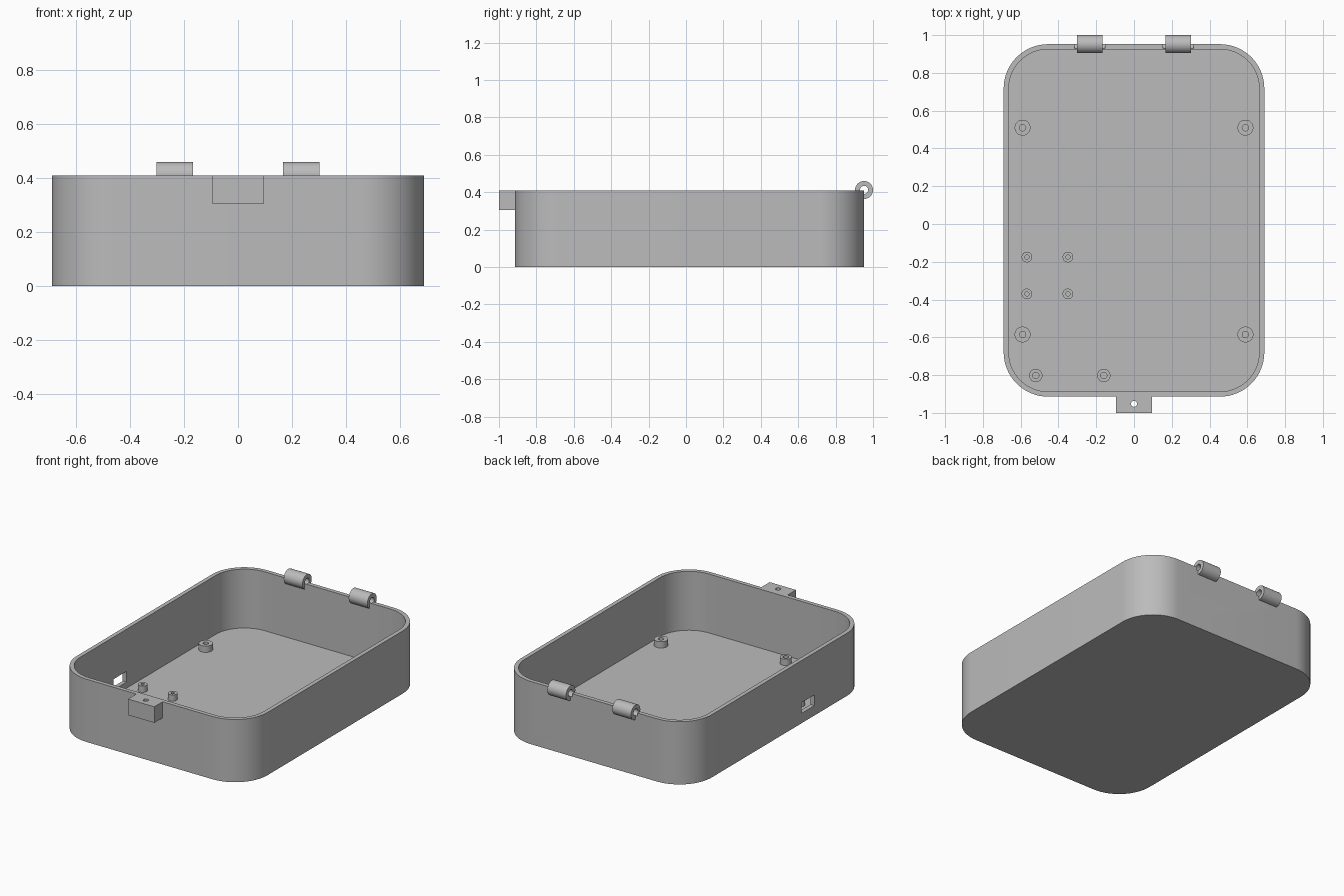
import bpy
import bmesh
import math
from mathutils import Matrix, Vector

cube = bpy.data.objects.get("Cube")
if cube:
    bpy.data.objects.remove(cube, do_unlink=True)

# Single plain material
grey = bpy.data.materials.new("plain grey")
grey.use_nodes = True
colour = (0.5, 0.5, 0.5, 1)
grey.diffuse_color = colour
grey.node_tree.nodes["Principled BSDF"].inputs["Base Color"].default_value = colour

HALF_X, FRONT, BACK = 0.69, -0.914, 0.952
HEIGHT, WALL, FLOOR, CORNER = 0.41, 0.027, 0.025, 0.235


def finish(name, bm, cutter=False):
    bmesh.ops.recalc_face_normals(bm, faces=bm.faces)
    mesh = bpy.data.meshes.new(name)
    bm.to_mesh(mesh)
    bm.free()
    obj = bpy.data.objects.new(name, mesh)
    bpy.context.collection.objects.link(obj)
    mesh.materials.append(grey)
    if cutter:
        obj.hide_render = True
        obj.hide_viewport = True
        obj.display_type = 'WIRE'
    else:
        bpy.ops.object.select_all(action='DESELECT')
        obj.select_set(True)
        bpy.context.view_layer.objects.active = obj
        bpy.ops.object.shade_smooth_by_angle(angle=math.radians(30))
    return obj


def box(name, lo, hi, cutter=False):
    lo, hi = Vector(lo), Vector(hi)
    bm = bmesh.new()
    bmesh.ops.create_cube(bm, size=1)
    bmesh.ops.scale(bm, vec=hi - lo, verts=bm.verts)
    bmesh.ops.translate(bm, vec=(lo + hi) / 2, verts=bm.verts)
    return finish(name, bm, cutter)


def rod(name, centre, radius, length, axis, cutter=False):
    bm = bmesh.new()
    bmesh.ops.create_cone(bm, cap_ends=True, segments=32, radius1=radius,
                          radius2=radius, depth=length)
    if axis == 'X':
        bmesh.ops.rotate(bm, matrix=Matrix.Rotation(math.pi / 2, 3, 'Y'), verts=bm.verts)
    bmesh.ops.translate(bm, vec=centre, verts=bm.verts)
    return finish(name, bm, cutter)


def tube(name, centre, outer, inner, length, axis='Z', sides=32):
    """Hollow round part, centred on its length."""
    bm = bmesh.new()
    h = length / 2
    rings = [[bm.verts.new((r * math.cos(a), r * math.sin(a), z))
              for a in (math.tau * i / sides for i in range(sides))]
             for r, z in ((inner, -h), (inner, h), (outer, h), (outer, -h))]
    for k in range(4):
        a, b = rings[k], rings[(k + 1) % 4]
        for i in range(sides):
            j = (i + 1) % sides
            bm.faces.new((a[i], a[j], b[j], b[i]))
    if axis == 'X':
        bmesh.ops.rotate(bm, matrix=Matrix.Rotation(math.pi / 2, 3, 'Y'), verts=bm.verts)
    bmesh.ops.translate(bm, vec=centre, verts=bm.verts)
    return finish(name, bm)


def cut(obj, cutter):
    mod = obj.modifiers.new("cut " + cutter.name, 'BOOLEAN')
    mod.operation = 'DIFFERENCE'
    mod.solver = 'EXACT'
    mod.object = cutter


def rounded_ring(bm, inset, z, steps=16):
    r = CORNER - inset
    cx = HALF_X - CORNER
    centres = ((cx, BACK - CORNER), (-cx, BACK - CORNER),
               (-cx, FRONT + CORNER), (cx, FRONT + CORNER))
    ring = []
    for q, (x, y) in enumerate(centres):
        for i in range(steps + 1):
            a = math.pi / 2 * (q + i / steps)
            ring.append(bm.verts.new((x + r * math.cos(a), y + r * math.sin(a), z)))
    return ring


# Open tray with rounded corners
bm = bmesh.new()
rings = [rounded_ring(bm, inset, z) for inset, z in
         ((0, 0), (0, HEIGHT), (WALL, HEIGHT), (WALL, FLOOR))]
for a, b in zip(rings, rings[1:]):
    for i in range(len(a)):
        j = (i + 1) % len(a)
        bm.faces.new((a[i], a[j], b[j], b[i]))
bm.faces.new(rings[0])
bm.faces.new(rings[-1])
tray = finish("tray", bm)

# Cable port through the side wall
cut(tray, box("port_cutter", (-0.75, -0.34, 0.065), (-0.62, -0.205, 0.135), True))

# Hinge barrels on the back rim, with the pin bore running into the wall
for side, x in (("right", -0.235), ("left", 0.235)):
    centre = (x, BACK, HEIGHT + 0.002)
    cut(tray, rod(side + "_bore_cutter", centre, 0.022, 0.162, 'X', True))
    tube(side + "_hinge_barrel", centre, 0.048, 0.022, 0.135, 'X')

# Front latch block with pin hole
latch = box("latch_block", (-0.095, -1, 0.305), (0.095, FRONT + 0.001, HEIGHT))
cut(latch, rod("latch_hole_cutter", (0, -0.952, 0.36), 0.016, 0.3, 'Z', True))

# Screw standoffs on the floor
TOP = 0.066
groups = {
    "main_standoff": (0.042, 0.017, [(x, y) for x in (-0.59, 0.59) for y in (-0.585, 0.51)]),
    "front_standoff": (0.035, 0.017, [(-0.52, -0.802), (-0.16, -0.802)]),
    "small_standoff": (0.028, 0.011, [(x, y) for x in (-0.567, -0.35) for y in (-0.37, -0.175)]),
}
for name, (outer, inner, spots) in groups.items():
    for x, y in spots:
        tube(name, (x, y, (FLOOR + TOP) / 2), outer, inner, TOP - FLOOR)
